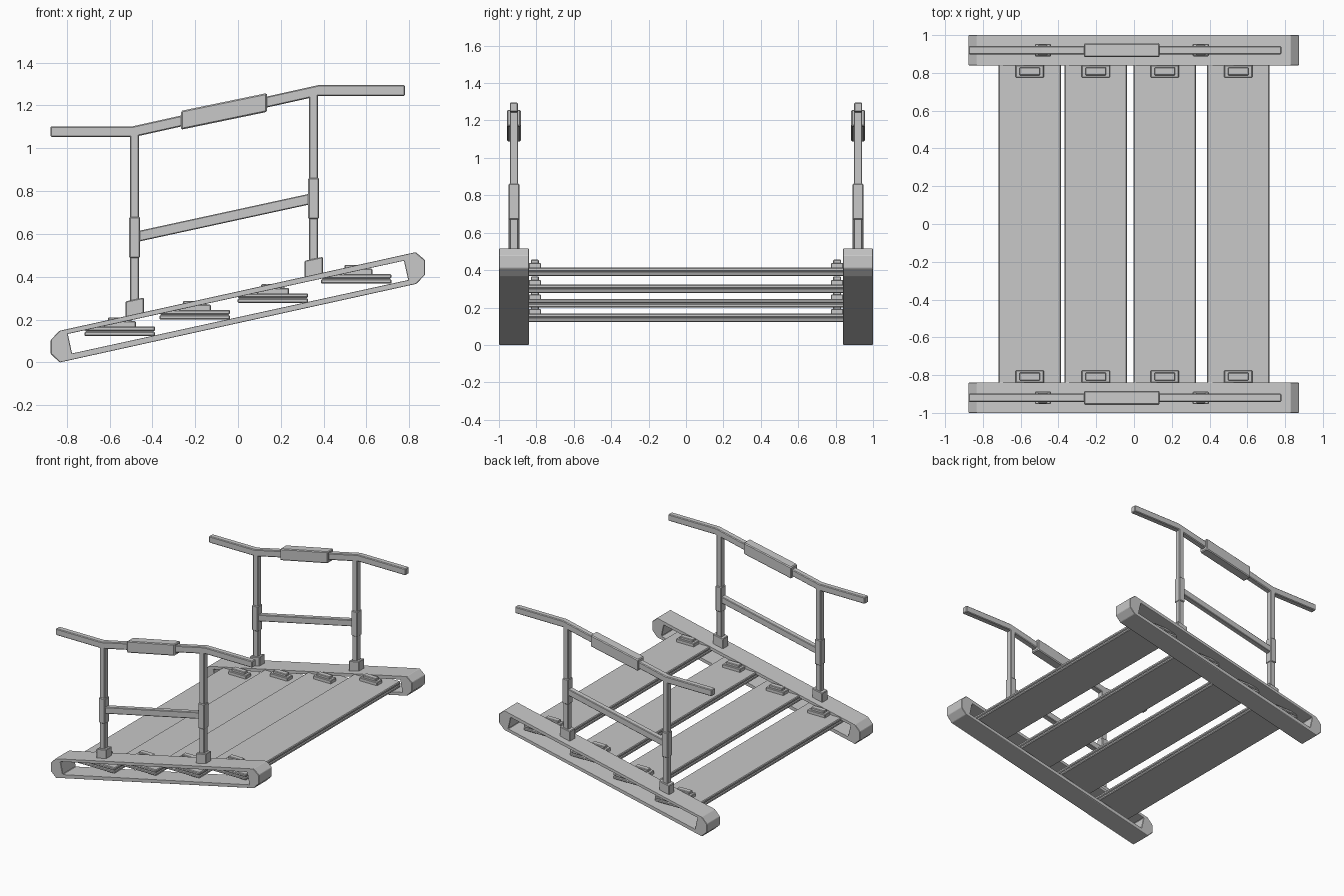
import bpy, bmesh

cube = bpy.data.objects.get("Cube")
if cube:
    bpy.data.objects.remove(cube, do_unlink=True)

grey = bpy.data.materials.new("grey metal")
grey.use_nodes = True
grey.diffuse_color = (0.58, 0.58, 0.58, 1)
grey.node_tree.nodes["Principled BSDF"].inputs["Base Color"].default_value = (0.58, 0.58, 0.58, 1)


def finish(name, bm, bevel=0):
    bmesh.ops.recalc_face_normals(bm, faces=bm.faces)
    mesh = bpy.data.meshes.new(name)
    bm.to_mesh(mesh)
    bm.free()
    mesh.materials.append(grey)
    ob = bpy.data.objects.new(name, mesh)
    bpy.context.collection.objects.link(ob)
    if bevel:
        mod = ob.modifiers.new("edge chamfer", "BEVEL")
        mod.width, mod.segments = bevel, 1
        mod.limit_method = "ANGLE"


def extrude(name, profile, y, half, bevel=0):
    """Side profile in x and z, extruded along y around a centre."""
    bm = bmesh.new()
    near = [bm.verts.new((px, y - half, pz)) for px, pz in profile]
    far = [bm.verts.new((px, y + half, pz)) for px, pz in profile]
    bm.faces.new(near)
    bm.faces.new(far)
    for i in range(len(profile)):
        j = (i + 1) % len(profile)
        bm.faces.new((near[i], near[j], far[j], far[i]))
    finish(name, bm, bevel)


def box(name, x0, x1, z0, z1, y, half, bevel=0, rise=0):
    """Box whose right end is lifted by rise."""
    extrude(name, [(x0, z0), (x1, z0 + rise), (x1, z1 + rise), (x0, z1)], y, half, bevel)


# Sloping side frame: top and bottom bars plus solid end caps
hole = [(-0.775, 0.042), (0.795, 0.385), (0.775, 0.475), (-0.795, 0.133)]
outer = [(-0.833, 0.0), (0.833, 0.367), (0.874, 0.41), (0.874, 0.478),
         (0.83, 0.515), (-0.833, 0.148), (-0.875, 0.105), (-0.875, 0.04)]


def side_frame(name, y, half):
    bm = bmesh.new()
    rings = []
    for side in (-half, half):
        o = [bm.verts.new((px, y + side, pz)) for px, pz in outer]
        h = [bm.verts.new((px, y + side, pz)) for px, pz in hole]
        rings.append((o, h))
        bm.faces.new((o[0], o[1], h[1], h[0]))
        bm.faces.new((o[1], o[2], o[3], o[4], h[2], h[1]))
        bm.faces.new((o[4], o[5], h[3], h[2]))
        bm.faces.new((o[5], o[6], o[7], o[0], h[0], h[3]))
    for a, b in zip(rings[0], rings[1]):
        for i in range(len(a)):
            j = (i + 1) % len(a)
            bm.faces.new((a[i], a[j], b[j], b[i]))
    finish(name, bm, 0.003)


# Treads: two stacked boards around a recessed core, running into the frames
treads = [(-0.552, 0.123), (-0.202, 0.2), (0.163, 0.278), (0.552, 0.368)]
for n, (cx, z) in enumerate(treads, 1):
    box(f"tread_{n}_lower_board", cx - 0.165, cx + 0.165, z, z + 0.021, 0, 0.93, 0.005)
    box(f"tread_{n}_core", cx - 0.158, cx + 0.158, z + 0.018, z + 0.027, 0, 0.923)
    box(f"tread_{n}_upper_board", cx - 0.165, cx + 0.165, z + 0.024, z + 0.045, 0, 0.93, 0.005)

for label, s in (("front", -1), ("back", 1)):
    y = s * 0.92
    side_frame(f"{label}_side_frame", y, 0.08)

    # Stepped clamps holding the treads
    for n, (cx, z) in enumerate(treads, 1):
        box(f"{label}_clamp_base_{n}", cx - 0.075, cx + 0.075, z + 0.04, z + 0.07, s * 0.808, 0.033, 0.004)
        box(f"{label}_clamp_top_{n}", cx - 0.055, cx + 0.055, z + 0.065, z + 0.088, s * 0.808, 0.021, 0.004)

    # Posts with slanted feet and sleeves
    for n, (cx, foot, top, sleeve) in enumerate(((-0.483, 0.205, 1.07, 0.488), (0.353, 0.395, 1.26, 0.67)), 1):
        box(f"{label}_post_{n}", cx - 0.021, cx + 0.021, foot + 0.04, top, y, 0.022, 0.004)
        box(f"{label}_post_foot_{n}", cx - 0.042, cx + 0.043, foot, foot + 0.08, y, 0.033, 0.004, 0.018)
        box(f"{label}_post_sleeve_{n}", cx - 0.025, cx + 0.025, sleeve, sleeve + 0.192, y, 0.029, 0.005)

    # Sloping middle bar, bent handrail and its grip
    box(f"{label}_middle_bar", -0.47, 0.335, 0.563, 0.613, y, 0.021, 0.004, 0.175)
    rail = [(-0.875, 1.053), (-0.485, 1.053), (0.38, 1.245), (0.78, 1.245)]
    extrude(f"{label}_handrail", rail + [(px - 0.006, pz + 0.05) if abs(px) < 0.5 else (px, pz + 0.05)
                                         for px, pz in reversed(rail)], y, 0.022, 0.005)
    box(f"{label}_grip", -0.266, 0.135, 1.087, 1.175, y, 0.037, 0.006, 0.083)
